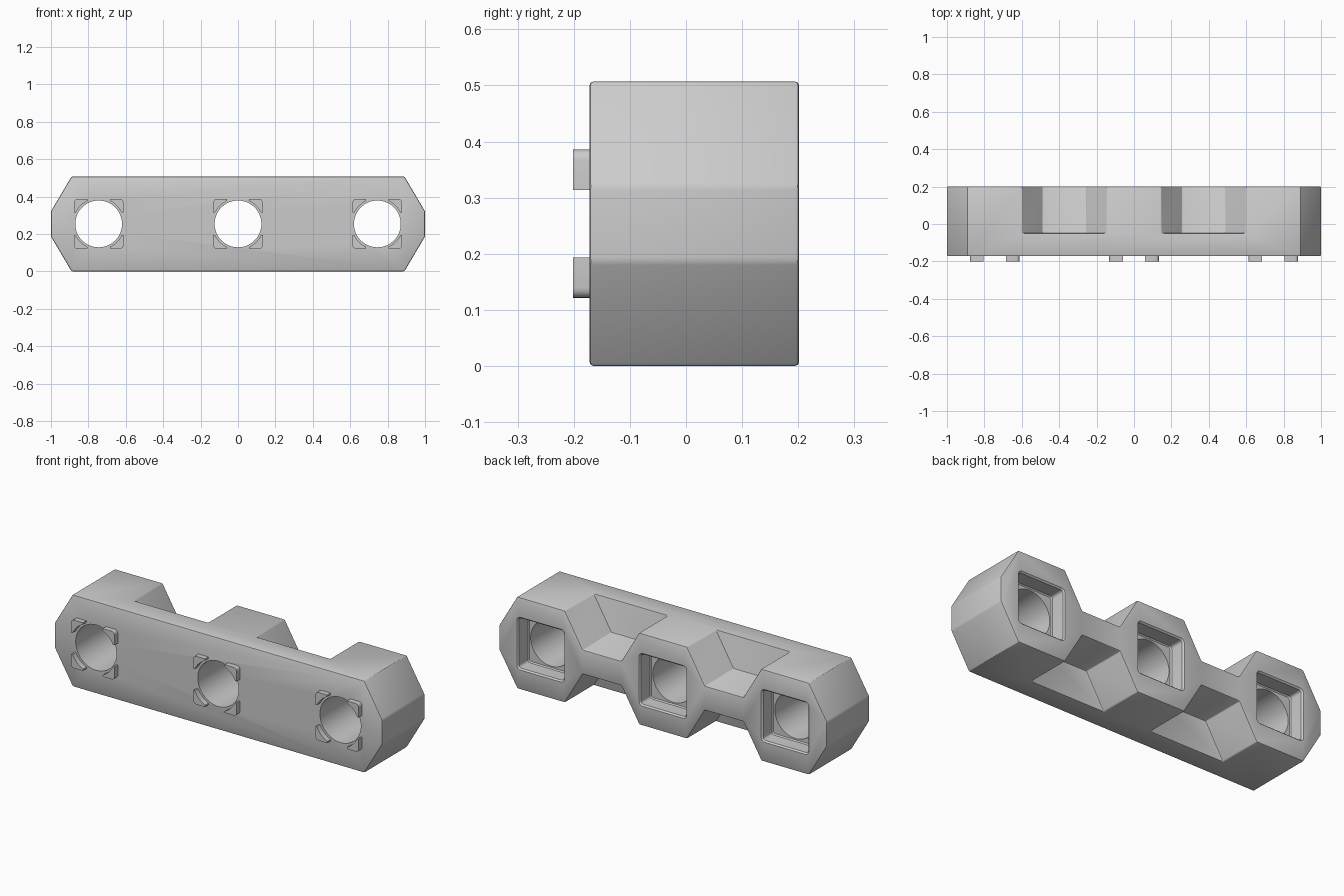
import bpy, bmesh
from math import sin, cos, pi, asin

if "Cube" in bpy.data.objects:
    bpy.data.objects.remove(bpy.data.objects["Cube"])

CZ = 0.2535                      # height of the hole axes
H = 0.507                        # body height
FRONT, BACK = -0.172, 0.2015
CENTRES = (-0.745, 0, 0.745)


def loft(name, sections):
    """Solid through matching (outline in x/z, y) sections."""
    bm = bmesh.new()
    rings = [[bm.verts.new((x, y, z)) for x, z in pts] for pts, y in sections]
    bm.faces.new(rings[0])
    bm.faces.new(rings[-1])
    for a, b in zip(rings, rings[1:]):
        for i in range(len(a)):
            j = (i + 1) % len(a)
            bm.faces.new((a[i], a[j], b[j], b[i]))
    bmesh.ops.recalc_face_normals(bm, faces=bm.faces)
    mesh = bpy.data.meshes.new(name)
    bm.to_mesh(mesh)
    bm.free()
    ob = bpy.data.objects.new(name, mesh)
    bpy.context.collection.objects.link(ob)
    return ob


def apply(ob, mod):
    bpy.ops.object.select_all(action='DESELECT')
    bpy.context.view_layer.objects.active = ob
    ob.select_set(True)
    bpy.ops.object.modifier_apply(modifier=mod.name)


def cut(ob, cutter):
    mod = ob.modifiers.new("cut", 'BOOLEAN')
    mod.operation, mod.solver, mod.object = 'DIFFERENCE', 'EXACT', cutter
    apply(ob, mod)
    bpy.data.objects.remove(cutter)


def circle(cx, r, n=64):
    return [(cx + r * cos(2 * pi * i / n), CZ + r * sin(2 * pi * i / n)) for i in range(n)]


def rounded_square(cx, half, r, n=4):
    pts = []
    for k, (sx, sz) in enumerate(((1, 1), (-1, 1), (-1, -1), (1, -1))):
        for i in range(n + 1):
            a = pi / 2 * (k + i / n)
            pts.append((cx + sx * (half - r) + r * cos(a), CZ + sz * (half - r) + r * sin(a)))
    return pts


# Long bar with angled ends
bar = [(-0.89, 0), (0.89, 0), (1, 0.186), (1, 0.321),
       (0.89, H), (-0.89, H), (-1, 0.321), (-1, 0.186)]
body = loft("bar_body", [(bar, FRONT), (bar, BACK)])

# Sloped notches above and below, leaving three octagonal knobs joined by webs
for mx in (-0.3725, 0.3725):
    for s in (1, -1):
        k = 0.2265 / 0.1160      # continue the slope past the body
        e = 0.05
        w = 0.2265 + e * (0.109 / 0.186)
        notch = [(mx - w, CZ + s * (H / 2 + e)), (mx + w, CZ + s * (H / 2 + e)),
                 (mx + 0.1175, CZ + s * 0.0675), (mx - 0.1175, CZ + s * 0.0675)]
        cut(body, loft("notch_cutter", [(notch, -0.05), (notch, BACK + 0.1)]))

# Soft edges
bev = body.modifiers.new("bevel", 'BEVEL')
bev.width, bev.segments = 0.007, 2
bev.limit_method, bev.angle_limit = 'ANGLE', 0.35
apply(body, bev)

# Square pockets at the back, round bores right through
for cx in CENTRES:
    wide, slim = rounded_square(cx, 0.146, 0.022), rounded_square(cx, 0.138, 0.015)
    tiny = rounded_square(cx, 0.132, 0.012)
    cut(body, loft("pocket_cutter", [(wide, BACK + 0.05), (wide, BACK + 0.0005),
                                     (slim, BACK - 0.008), (slim, BACK - 0.084),
                                     (tiny, BACK - 0.09)]))
    bore = circle(cx, 0.125)
    cut(body, loft("bore_cutter", [(bore, -0.4), (bore, 0.4)]))

# Corner studs around each front hole
HALF, GAP, R, C = 0.1325, 0.06, 0.137, 0.018
a0 = asin(GAP / R)
corner = [(R * cos(a), R * sin(a)) for a in
          (a0 + (pi / 2 - 2 * a0) * i / 8 for i in range(9))]
corner += [(GAP, HALF)]
corner += [(HALF - C + C * sin(a), HALF - C + C * cos(a)) for a in
           (pi / 2 * i / 4 for i in range(5))]
corner += [(HALF, GAP)]
parts = [body]
for cx in CENTRES:
    for sx in (1, -1):
        for sz in (1, -1):
            pts = [(cx + sx * x, CZ + sz * z) for x, z in corner]
            parts.append(loft("corner_stud", [(pts, -0.2015), (pts, FRONT + 0.002)]))

# Smooth the rounded surfaces, keep edges sharp
bpy.ops.object.select_all(action='DESELECT')
for ob in parts:
    ob.select_set(True)
bpy.context.view_layer.objects.active = body
bpy.ops.object.shade_smooth_by_angle(angle=0.44)
